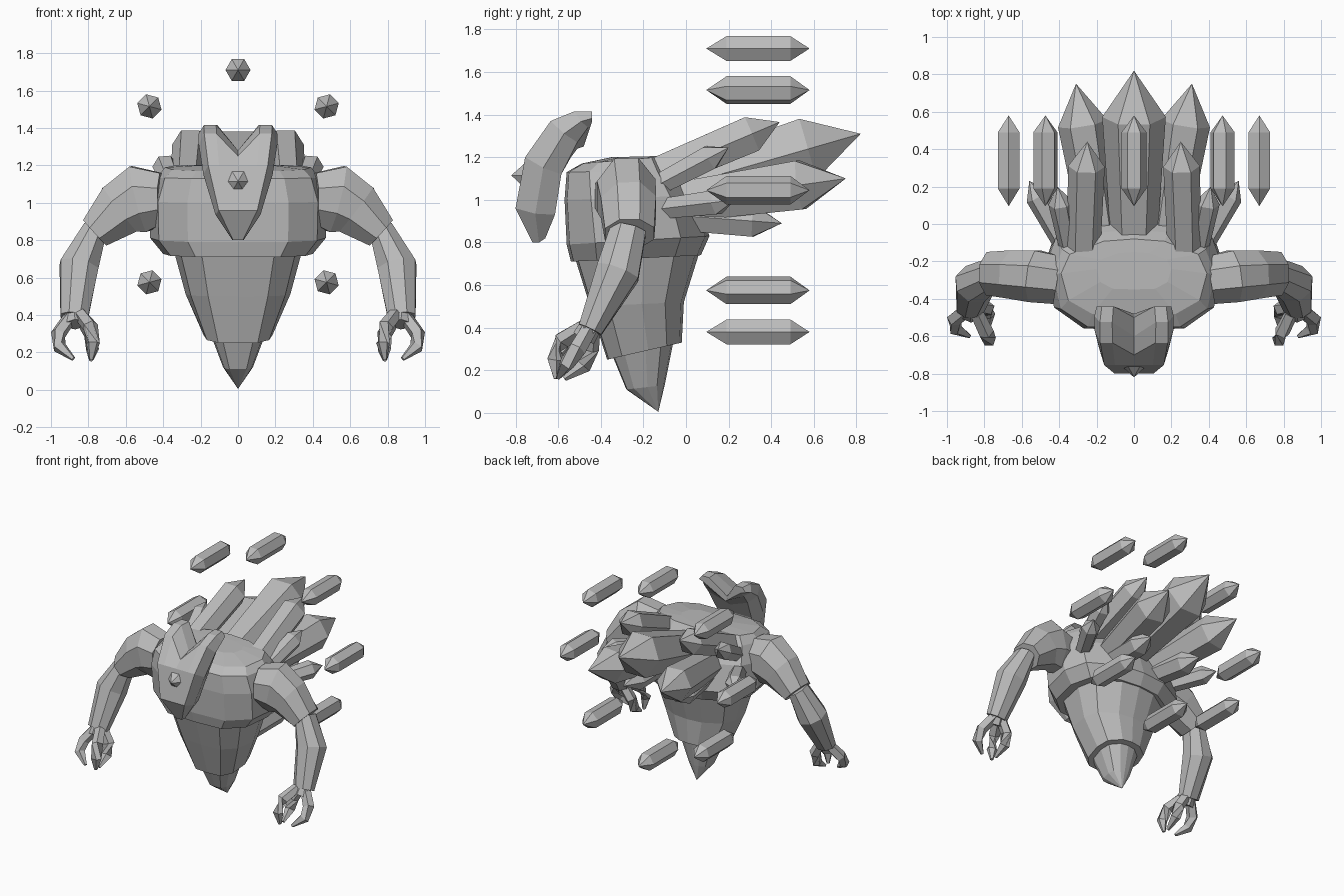
import bpy, bmesh, math
from mathutils import Vector

if "Cube" in bpy.data.objects:
    bpy.data.objects.remove(bpy.data.objects["Cube"], do_unlink=True)

stone = bpy.data.materials.new("grey stone")
stone.use_nodes = True
GREY = (0.5, 0.5, 0.5, 1)
stone.diffuse_color = GREY
stone.node_tree.nodes["Principled BSDF"].inputs["Base Color"].default_value = GREY


def loft(name, rings, closed=True):
    """Skin equal-length point rings, cap both ends, flat shaded."""
    bm = bmesh.new()
    rows = [[bm.verts.new(p) for p in ring] for ring in rings]
    n = len(rows[0])
    for a, b in zip(rows, rows[1:]):
        for i in range(n if closed else n - 1):
            j = (i + 1) % n
            bm.faces.new((a[i], a[j], b[j], b[i]))
    bm.faces.new(rows[0])
    bm.faces.new(rows[-1])
    bmesh.ops.remove_doubles(bm, verts=bm.verts, dist=0.0005)
    bmesh.ops.recalc_face_normals(bm, faces=bm.faces)
    mesh = bpy.data.meshes.new(name)
    bm.to_mesh(mesh)
    bm.free()
    mesh.materials.append(stone)
    obj = bpy.data.objects.new(name, mesh)
    bpy.context.collection.objects.link(obj)
    return obj


def tube(name, stations, sides=6, roll=0.0):
    """Faceted limb through (point, radius across, radius along y) stations."""
    pts = [Vector(s[0]) for s in stations]
    rings = []
    for k, (p, ru, rv) in enumerate(stations):
        t = (pts[min(k + 1, len(pts) - 1)] - pts[max(k - 1, 0)]).normalized()
        ref = Vector((1, 0, 0)) if abs(t.y) > 0.6 else Vector((0, 1, 0))
        v = (ref - t * ref.dot(t)).normalized()
        u = t.cross(v)
        ring = []
        for i in range(sides):
            a = math.tau * i / sides + roll
            ring.append(pts[k] + u * ru * math.sin(a) + v * rv * math.cos(a))
        rings.append(ring)
    return loft(name, rings)


def crystal(name, base, tip, r, base_r, shoulder=0.75):
    """Pointed prism widening from its base to a shoulder."""
    a, b = Vector(base), Vector(tip)
    return tube(name, [(a, base_r, base_r), (a.lerp(b, shoulder), r, r),
                       (b, 0, 0)])


# Body cross-section, front to back, as (x, y) in unit halves
SECTION = [(0, -1), (0.57, -0.96), (0.9, -0.6), (1, 0.1), (0.88, 0.6),
           (0.42, 0.94), (0, 1)]
SECTION += [(-x, y) for x, y in SECTION[-2:0:-1]]


def body(name, stations):
    """Body part from (front z, back z, half width, front y, back y) rings."""
    rings = []
    for zf, zb, w, yf, yb in stations:
        rings.append([(x * w, yf + (yb - yf) * (y + 1) / 2,
                       zf + (zb - zf) * (y + 1) / 2) for x, y in SECTION])
    return loft(name, rings)


body("torso", [(0.71, 0.74, 0.40, -0.54, 0.07), (0.79, 0.83, 0.47, -0.56, 0.11),
               (1.0, 1.02, 0.475, -0.57, 0.05), (1.13, 1.14, 0.435, -0.56, -0.03),
               (1.17, 1.205, 0.39, -0.49, -0.08), (1.2, 1.205, 0.2, -0.35, -0.15)])
body("abdomen", [(0.74, 0.76, 0.345, -0.525, 0.065), (0.5, 0.52, 0.28, -0.45, -0.01),
                 (0.25, 0.33, 0.185, -0.37, -0.02)])
body("stinger", [(0.28, 0.33, 0.15, -0.35, -0.06), (0.11, 0.13, 0.08, -0.28, -0.1),
                 (0.005, 0.005, 0, -0.13, -0.13)])

# Curved mask with two horns: half width, front (y, z), back (y, z)
mask = []
for w, f, b in [(0.03, (-0.72, 0.80), (-0.66, 0.82)),
                (0.12, (-0.80, 0.96), (-0.615, 0.93)),
                (0.185, (-0.755, 1.2), (-0.585, 1.12)),
                (0.21, (-0.635, 1.37), (-0.51, 1.27)),
                (0.212, (-0.525, 1.415), (-0.46, 1.34)),
                (0.2, (-0.44, 1.415), (-0.44, 1.37))]:
    mask.append([(0, *f), (w * 0.55, *f), (w * 0.86, *f),
                 (w, (f[0] + b[0]) / 2, (f[1] + b[1]) / 2 - 0.01),
                 (w * 0.8, *b), (0, *b)])
# Valley between the horns
for row, front, back in [(-3, (-0.70, 1.25), (-0.54, 1.2)),
                         (-2, (-0.60, 1.28), (-0.51, 1.24)),
                         (-1, (-0.50, 1.28), (-0.48, 1.25))]:
    mask[row][0], mask[row][-1] = (0, *front), (0, *back)
head = loft("horned_mask", mask, closed=False)
head.modifiers.new("mirror", "MIRROR").use_clip = True
crystal("forehead_gem", (0, -0.62, 1.11), (0, -0.82, 1.115), 0.065, 0.065,
        0.7)

# Arms, three-clawed hands and back crystals on both sides
for side, s in (("left", 1), ("right", -1)):
    def at(x, y, z):
        return Vector((s * x, y, z))

    tube(side + "_upper_arm", [(at(0.41, -0.30, 1.02), 0.15, 0.14),
                               (at(0.53, -0.28, 1.02), 0.195, 0.15),
                               (at(0.63, -0.27, 0.965), 0.16, 0.14),
                               (at(0.765, -0.265, 0.84), 0.1, 0.125)],
         8, math.pi / 8)
    tube(side + "_forearm", [(at(0.765, -0.27, 0.86), 0.07, 0.09),
                             (at(0.85, -0.32, 0.66), 0.112, 0.11),
                             (at(0.875, -0.45, 0.39), 0.08, 0.062)],
         8, math.pi / 8)
    tube(side + "_palm", [(at(0.875, -0.44, 0.42), 0.06, 0.05),
                          (at(0.87, -0.48, 0.35), 0.06, 0.055)])
    claws = {
        "outer": [(0.89, -0.45, 0.40), (0.96, -0.51, 0.30),
                  (0.955, -0.56, 0.23), (0.88, -0.60, 0.165)],
        "front": [(0.84, -0.48, 0.40), (0.79, -0.58, 0.34),
                  (0.775, -0.62, 0.25), (0.785, -0.61, 0.16)],
        "rear": [(0.84, -0.44, 0.39), (0.785, -0.45, 0.30),
                 (0.78, -0.48, 0.22), (0.785, -0.57, 0.16)]}
    for claw, path in claws.items():
        tube(f"{side}_{claw}_claw",
             [(at(*p), r, r) for p, r in zip(path, (0.038, 0.042, 0.038, 0.012))], 5)

    crystal(side + "_upper_crystal", at(0.27, -0.16, 1.11), at(0.25, 0.44, 1.365),
            0.098, 0.09, 0.78)
    crystal(side + "_large_crystal", at(0.17, -0.1, 0.98), at(0.31, 0.75, 1.1),
            0.133, 0.105)
    crystal(side + "_shoulder_crystal", at(0.34, -0.15, 1.06), at(0.41, 0.2, 1.245),
            0.066, 0.055)
    crystal(side + "_flank_crystal", at(0.38, -0.1, 0.96), at(0.56, 0.23, 1.0),
            0.066, 0.055)
    crystal(side + "_lower_crystal", at(0.17, -0.08, 0.93), at(0.22, 0.45, 0.89),
            0.085, 0.08)

crystal("centre_crystal", (0, -0.15, 1.03), (0, 0.82, 1.31), 0.17, 0.12, 0.745)

# Ring of floating shards
for i in range(8):
    a = math.tau * i / 8
    x, z = 0.67 * math.sin(a), 1.045 + 0.665 * math.cos(a)
    tube(f"floating_shard_{i + 1}",
         [((x, y, z), r, r) for y, r in ((0.095, 0), (0.19, 0.067),
                                         (0.49, 0.067), (0.58, 0))], 6, a)
